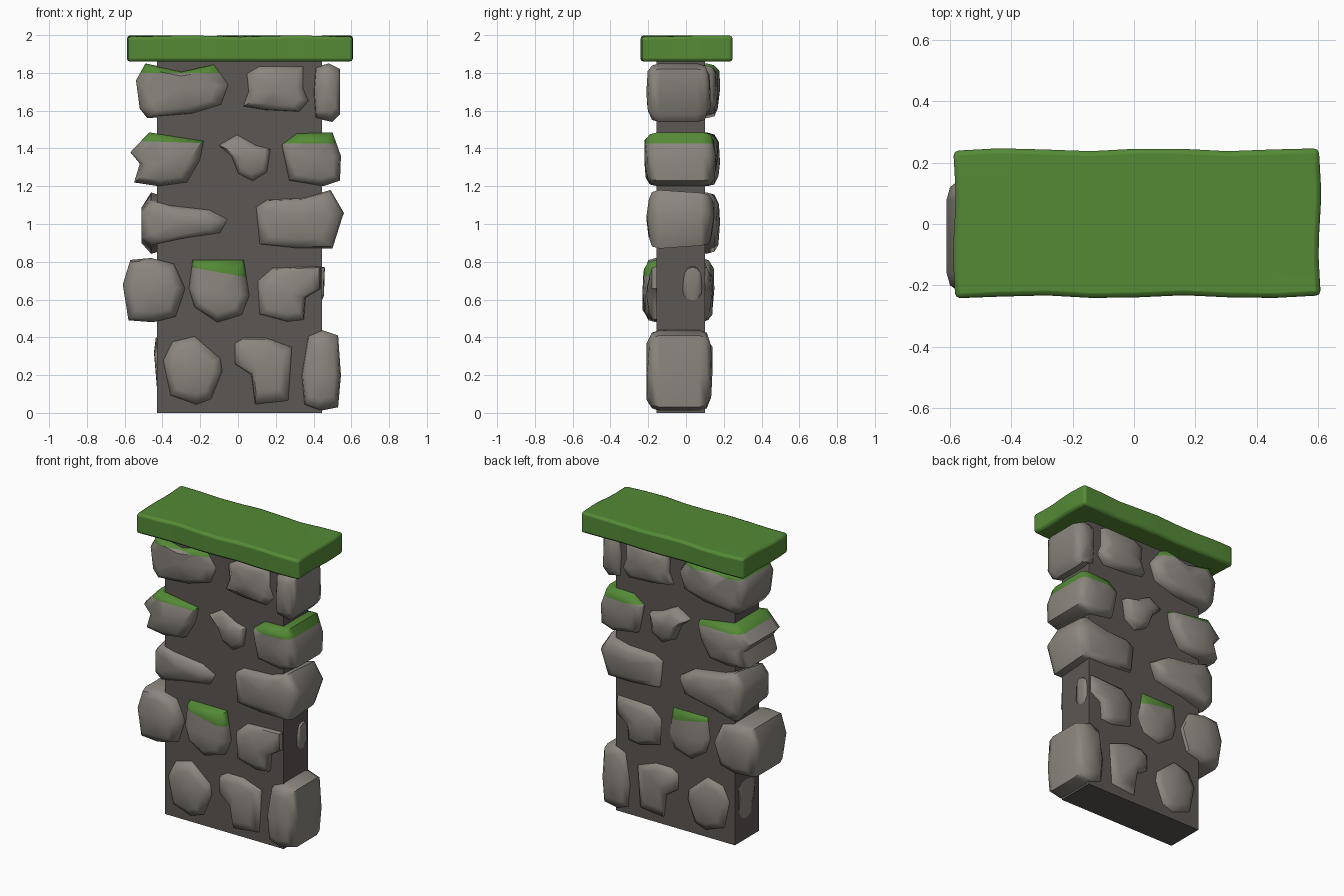
import bpy, bmesh, math, random
from mathutils import Vector

random.seed(4)
if "Cube" in bpy.data.objects:
    bpy.data.objects.remove(bpy.data.objects["Cube"], do_unlink=True)


def material(name, rgb):
    mat = bpy.data.materials.new(name)
    mat.use_nodes = True
    mat.diffuse_color = (*rgb, 1)
    mat.node_tree.nodes["Principled BSDF"].inputs["Base Color"].default_value = (*rgb, 1)
    return mat


STONE = material("grey stone", (0.26, 0.24, 0.21))
MORTAR = material("dark mortar", (0.107, 0.095, 0.087))
MOSS = material("green moss", (0.089, 0.254, 0.037))
made = []


def finish(bm, name, *mats):
    bmesh.ops.recalc_face_normals(bm, faces=bm.faces)
    mesh = bpy.data.meshes.new(name)
    bm.to_mesh(mesh)
    bm.free()
    for mat in mats:
        mesh.materials.append(mat)
    obj = bpy.data.objects.new(name, mesh)
    bpy.context.collection.objects.link(obj)
    made.append(obj)
    return obj


def box(name, x, y, z, mat, cuts=0):
    bm = bmesh.new()
    bmesh.ops.create_cube(bm, size=1)
    if cuts:
        bmesh.ops.subdivide_edges(bm, edges=bm.edges[:], cuts=cuts, use_grid_fill=True)
    for v in bm.verts:
        v.co = Vector(lo + (c + 0.5) * (hi - lo) for c, (lo, hi) in zip(v.co, (x, y, z)))
    return finish(bm, name, mat)


def stone(name, outline, front=-0.21, back=0.15, moss=None, tilt=0, front_z=1, back_z=1):
    """Loft an x-z outline through the wall, rounding it off at both ends.
    Faces above the moss height (sloped by tilt) turn green."""
    bm = bmesh.new()
    cx = sum(p[0] for p in outline) / len(outline)
    cz = sum(p[1] for p in outline) / len(outline)
    sections = [(front, 0.70, front_z), (front + 0.03, 0.93, front_z), (front + 0.07, 1, front_z),
                (back - 0.07, 1, back_z), (back - 0.03, 0.93, back_z), (back, 0.70, back_z)]
    rings = []
    for i, (y, s, sz) in enumerate(sections):
        end = i in (0, 5)
        ring = []
        for x, z in outline:
            dy = random.uniform(0, 0.02) * (1 if i == 0 else -1) if end else 0
            k = s * random.uniform(0.95, 1.05) if end else s
            ring.append(bm.verts.new((cx + (x - cx) * k, y + dy, cz + (z - cz) * k * sz)))
        rings.append(ring)
    n = len(outline)
    for a, b in zip(rings, rings[1:]):
        for i in range(n):
            j = (i + 1) % n
            bm.faces.new((a[i], a[j], b[j], b[i]))
    for ring, y in ((rings[0], front), (rings[-1], back)):
        hub = bm.verts.new((cx, y, cz))
        for i in range(n):
            bm.faces.new((ring[i], ring[(i + 1) % n], hub))
    # Moss line
    if moss is not None:
        point, normal = Vector((cx, 0, moss)), Vector((-tilt, 0, 1)).normalized()
        bmesh.ops.bisect_plane(bm, geom=bm.verts[:] + bm.edges[:] + bm.faces[:],
                               plane_co=point, plane_no=normal)
        for f in bm.faces:
            f.material_index = int((f.calc_center_median() - point).dot(normal) > 0)
    return finish(bm, name, STONE, MOSS)


# Mortar core
box("wall_core", (-0.43, 0.445), (-0.155, 0.10), (0, 1.88), MORTAR)

# Mossy capping slab with gently wavy faces
cap = box("moss_cap", (-0.585, 0.605), (-0.237, 0.242), (1.86, 1.995), MOSS, cuts=7)
for v in cap.data.vertices:
    x, y, z = v.co
    v.co.y += 0.005 * math.sin(13 * x + 2 * y)
    v.co.x += 0.004 * math.sin(17 * y)
    if z > 1.9:
        v.co.z += 0.004 * math.sin(11 * x + 8 * y)
bevel = cap.modifiers.new("soft edges", "BEVEL")
bevel.width, bevel.segments, bevel.limit_method = 0.016, 2, "ANGLE"
bevel.angle_limit = math.radians(50)

# Bottom course
stone("bottom_stone_left", [(-0.40, 0.28), (-0.35, 0.38), (-0.23, 0.41), (-0.09, 0.29),
                            (-0.08, 0.22), (-0.14, 0.07), (-0.22, 0.04), (-0.36, 0.09)], back=0.14)
stone("bottom_stone_middle", [(-0.02, 0.37), (0.03, 0.40), (0.15, 0.40), (0.29, 0.35),
                              (0.27, 0.06), (0.09, 0.04), (0.07, 0.20), (-0.02, 0.26)], back=0.14)
stone("bottom_stone_right", [(0.37, 0.41), (0.44, 0.44), (0.53, 0.41), (0.545, 0.20),
                             (0.53, 0.03), (0.43, 0.01), (0.35, 0.04), (0.335, 0.20)], back=0.14)
stone("bottom_side_chip", [(-0.435, 0.40), (-0.40, 0.40), (-0.40, 0.14), (-0.43, 0.14),
                           (-0.445, 0.32)], -0.10, 0.06)

# Second course
stone("second_stone_left", [(-0.57, 0.81), (-0.46, 0.82), (-0.34, 0.79), (-0.28, 0.66),
                            (-0.33, 0.51), (-0.45, 0.48), (-0.58, 0.49), (-0.61, 0.68)], front=-0.23)
stone("second_stone_middle", [(-0.24, 0.81), (0.03, 0.81), (0.06, 0.62), (0.02, 0.52),
                              (-0.11, 0.48), (-0.23, 0.56), (-0.26, 0.66)],
      -0.23, 0.13, moss=0.745, tilt=-0.18)
stone("second_stone_right", [(0.10, 0.70), (0.18, 0.77), (0.44, 0.78), (0.442, 0.66),
                             (0.36, 0.61), (0.35, 0.49), (0.26, 0.48), (0.11, 0.52)], back=0.14)
stone("second_side_chip", [(0.42, 0.78), (0.46, 0.77), (0.455, 0.62), (0.42, 0.54)], -0.02, 0.09)

# Third course
stone("third_stone_left", [(-0.51, 1.08), (-0.46, 1.15), (-0.36, 1.12), (-0.14, 1.09),
                           (-0.04, 1.03), (-0.08, 0.94), (-0.30, 0.90), (-0.46, 0.86), (-0.51, 0.91)],
      -0.19, 0.18, front_z=0.85, back_z=1.12)
stone("third_stone_right", [(0.09, 1.09), (0.15, 1.13), (0.35, 1.14), (0.49, 1.18), (0.56, 1.06),
                            (0.50, 0.87), (0.30, 0.87), (0.11, 0.89)], back=0.15, back_z=0.9)

# Fourth course
stone("fourth_stone_left", [(-0.57, 1.38), (-0.47, 1.485), (-0.18, 1.44), (-0.20, 1.34),
                            (-0.27, 1.22), (-0.42, 1.20), (-0.55, 1.22), (-0.52, 1.32)],
      -0.22, 0.18, moss=1.435, tilt=-0.03)
stone("fourth_stone_middle", [(-0.11, 1.42), (-0.01, 1.48), (0.10, 1.42), (0.18, 1.40),
                              (0.16, 1.27), (0.08, 1.22), (0.0, 1.26), (-0.04, 1.36)], -0.19, 0.17)
stone("fourth_stone_right", [(0.23, 1.42), (0.31, 1.48), (0.50, 1.485), (0.545, 1.36),
                             (0.54, 1.23), (0.45, 1.20), (0.27, 1.23)],
      -0.22, 0.16, moss=1.425)

# Top course
stone("top_stone_left", [(-0.54, 1.76), (-0.49, 1.85), (-0.30, 1.81), (-0.12, 1.85),
                         (-0.04, 1.74), (-0.08, 1.63), (-0.24, 1.58), (-0.48, 1.56), (-0.52, 1.61)],
      -0.20, 0.18, moss=1.80)
stone("top_stone_middle", [(0.04, 1.80), (0.11, 1.84), (0.35, 1.84), (0.35, 1.72), (0.38, 1.65),
                           (0.33, 1.59), (0.14, 1.60), (0.02, 1.62), (0.05, 1.70)], -0.20, 0.17)
stone("top_stone_right", [(0.41, 1.83), (0.48, 1.85), (0.54, 1.82), (0.54, 1.58),
                          (0.50, 1.54), (0.41, 1.56), (0.40, 1.70)], back=0.13)

# Smooth shading with the hard edges kept
bpy.ops.object.select_all(action="DESELECT")
for obj in made:
    obj.select_set(True)
bpy.context.view_layer.objects.active = cap
bpy.ops.object.shade_smooth_by_angle(angle=math.radians(55))
